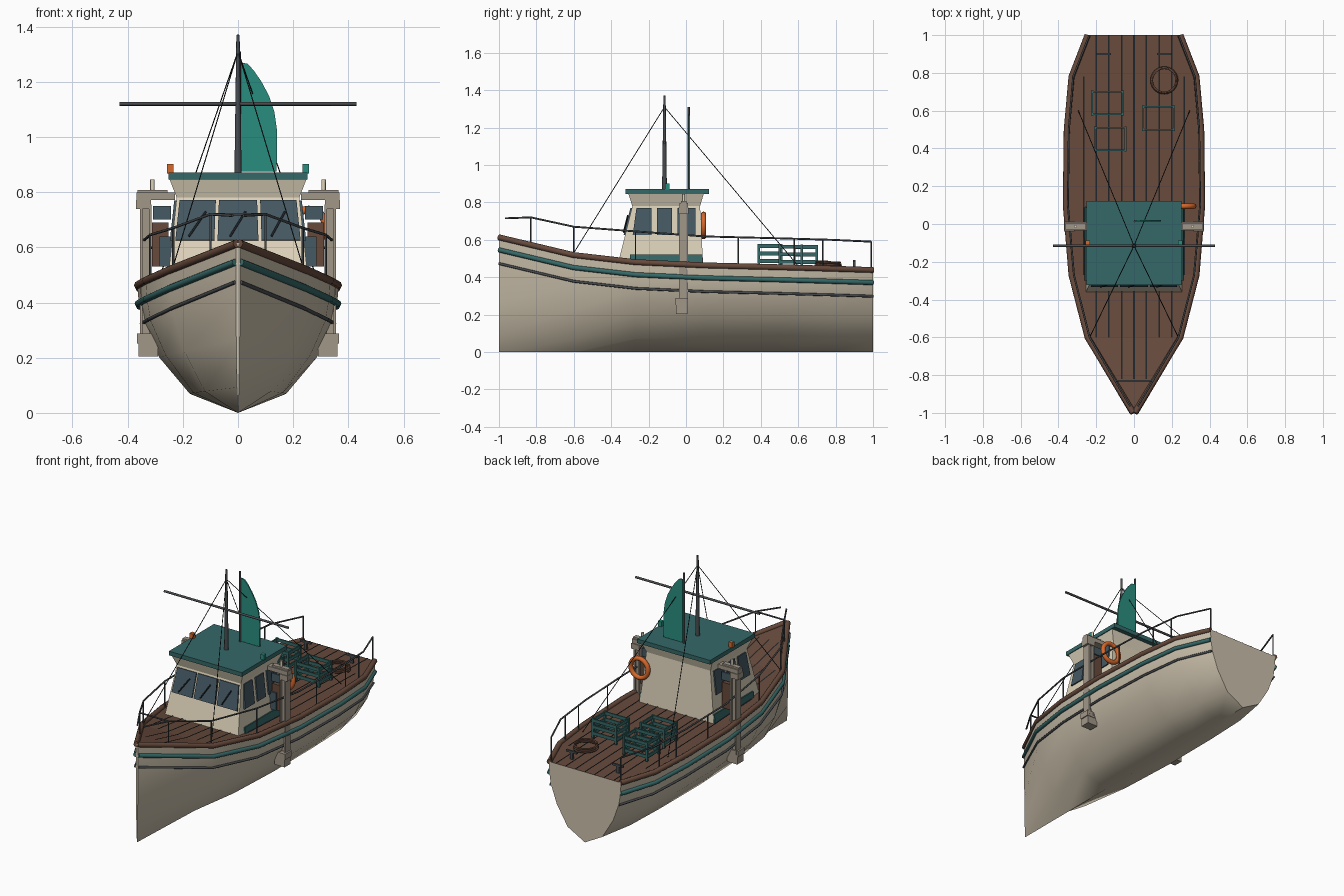
import bpy, bmesh, math
from mathutils import Vector

if "Cube" in bpy.data.objects:
    bpy.data.objects.remove(bpy.data.objects["Cube"])


def material(name, rgb):
    m = bpy.data.materials.new(name)
    m.diffuse_color = (*rgb, 1)
    m.use_nodes = True
    m.node_tree.nodes["Principled BSDF"].inputs["Base Color"].default_value = m.diffuse_color
    return m


HULL = material("hull cream", (.60, .53, .41))
CABIN = material("cabin cream", (.74, .66, .50))
WOOD = material("deck brown", (.135, .068, .045))
TEAL = material("teal", (.036, .140, .138))
SAIL = material("sail green", (.022, .27, .21))
GLASS = material("slate glass", (.060, .100, .125))
METAL = material("dark metal", (.065, .072, .078))
ORANGE = material("safety orange", (.68, .14, .025))
STEEL = material("weathered grey", (.36, .31, .25))
BLACK = material("black seam", (.014, .018, .020))


def finish(name, bm, mat, smooth=0):
    bmesh.ops.recalc_face_normals(bm, faces=bm.faces)
    me = bpy.data.meshes.new(name)
    bm.to_mesh(me)
    bm.free()
    me.materials.append(mat)
    ob = bpy.data.objects.new(name, me)
    bpy.context.collection.objects.link(ob)
    if smooth:
        bpy.context.view_layer.objects.active = ob
        ob.select_set(True)
        bpy.ops.object.shade_smooth_by_angle(angle=math.radians(smooth))
        ob.select_set(False)
    return ob


def boxes(name, items, mat):
    """Each item is (centre, size)."""
    bm = bmesh.new()
    for c, s in items:
        vs = bmesh.ops.create_cube(bm, size=1)["verts"]
        for v in vs:
            v.co = Vector([v.co[i] * s[i] + c[i] for i in range(3)])
    return finish(name, bm, mat)


def tubes(name, paths, r, mat, sides=2):
    cu = bpy.data.curves.new(name, 'CURVE')
    cu.dimensions = '3D'
    cu.bevel_depth, cu.bevel_resolution, cu.use_fill_caps = r, sides, True
    for path in paths:
        sp = cu.splines.new('POLY')
        sp.points.add(len(path) - 1)
        for p, co in zip(sp.points, path):
            p.co = (*co, 1)
    cu.materials.append(mat)
    ob = bpy.data.objects.new(name, cu)
    bpy.context.collection.objects.link(ob)
    bpy.context.view_layer.objects.active = ob
    ob.select_set(True)
    bpy.ops.object.convert(target='MESH')
    bpy.context.object.select_set(False)
    return bpy.context.object


def loft(bm, rings, cyclic=False):
    vr = [[bm.verts.new(p) for p in ring] for ring in rings]
    n = len(vr[0])
    for a, b in zip(vr, vr[1:]):
        for i in range(n if cyclic else n - 1):
            j = (i + 1) % n
            bm.faces.new((a[i], a[j], b[j], b[i]))
    return vr


def both(path):
    return [path, [(-x, y, z) for x, y, z in path]]


# Hull stations: y, half width, sheer height
STATIONS = [(-1, .008, .615), (-.6, .25, .52), (-.27, .335, .482), (.1, .365, .465),
            (.5, .36, .455), (.78, .335, .447), (1, .25, .44)]
SECTION = [(0, 0), (.48, .15), (.78, .43), (.945, .69), (.985, .85), (1, 1)]


def interp(table, t, col):
    for a, b in zip(table, table[1:]):
        if t <= b[0]:
            return a[col] + (b[col] - a[col]) * (t - a[0]) / (b[0] - a[0])
    return table[-1][col]


def sheer(y):
    return interp(STATIONS, y, 2)


# Hull shell with transom
half = SECTION[:0:-1]
bm = bmesh.new()
rings = [[(-u * w, y, v * s) for u, v in half] + [(0, y, 0)] +
         [(u * w, y, v * s) for u, v in half[::-1]] for y, w, s in STATIONS]
vr = loft(bm, rings)
bm.faces.new(vr[-1])
bm.faces.new(vr[0])
finish("hull", bm, HULL, 50)

# Deck and plank seams
bm = bmesh.new()
loft(bm, [[(-w, y, s - .002), (w, y, s - .002)] for y, w, s in STATIONS])
finish("deck", bm, WOOD)
bm = bmesh.new()
for x, y0, y1 in [(0, -.82, 1), (.066, -.82, 1), (.133, -.6, 1), (.2, -.6, 1), (.267, -.27, .78)]:
    ys = [y0] + [s[0] for s in STATIONS if y0 < s[0] < y1] + [y1]
    for sx in ([x, -x] if x else [x]):
        loft(bm, [[(sx - .004, y, sheer(y) + .002), (sx + .004, y, sheer(y) + .002)] for y in ys])
finish("plank_seams", bm, BLACK)


# Gunwale and rubbing strakes following the sheer
def strake(name, drop, r, out, mat):
    path = []
    for y, w, s in STATIONS:
        z = s - drop
        u = interp([(v, u) for u, v in SECTION], z / s, 1)
        path.append((u * w + out, y, z))
    tubes(name, both(path), r, mat)


strake("gunwale", .002, .016, -.004, WOOD)
strake("upper_strake", .069, .013, .002, TEAL)
strake("lower_strake", .142, .007, .004, METAL)

# Guard rail and stanchions
RAIL = [(.02, -.965, .715), (.10, -.83, .72), (.235, -.6, .67), (.318, -.27, .645),
        (.35, .1, .618), (.345, .5, .608), (.322, .78, .60), (.24, .99, .59)]
tubes("guard_rail", both(RAIL) + [[(-.1, -.83, .72), (.1, -.83, .72)]], .005, METAL)
posts = []
for y in (-.83, -.6, -.27, .28, .58, .73, .99):
    t = [(p[1], p[0], p[2]) for p in RAIL]
    x = interp(t, y, 1)
    posts += both([(x, y, sheer(y) - .005), (x, y, interp(t, y, 2))])
tubes("rail_posts", posts, .004, METAL)

# Cabin with tapered walls and flared cornice
ZB, ZT = .46, .78
bm = bmesh.new()
vr = loft(bm, [[(-w, f, z), (w, f, z), (w, b, z), (-w, b, z)] for z, w, f, b in
               [(ZB, .257, -.367, .092), (ZT, .222, -.287, .075), (.846, .248, -.308, .095)]], True)
bm.faces.new(vr[0])
bm.faces.new(vr[-1])
finish("cabin", bm, CABIN)
boxes("cabin_roof", [((0, -.10, .858), (.505, .445, .026))], TEAL)


def front_wall(u, z, off=.004):
    t = (z - ZB) / (ZT - ZB)
    return (u * (.257 - .035 * t), -.367 + .08 * t - off, z)


def side_wall(side, y, z, off=.004):
    t = (z - ZB) / (ZT - ZB)
    return (side * (.257 - .035 * t + off), y, z)


# Window panes and base panels laid on the walls
def plates(name, quads, mat):
    bm = bmesh.new()
    for q in quads:
        bm.faces.new([bm.verts.new(p) for p in q])
    ob = finish(name, bm, mat)
    mod = ob.modifiers.new("thickness", 'SOLIDIFY')
    mod.thickness, mod.offset = .008, 0


panes, base = [], []
for a, b in [(-.95, -.36), (-.31, .31), (.36, .95)]:
    panes.append([front_wall(u, z) for u, z in [(a, .625), (b, .625), (b, .77), (a, .77)]])
for s in (-1, 1):
    for a, b, lean in [(-.285, -.185, .02), (-.155, -.075, 0), (-.045, .05, 0)]:
        panes.append([side_wall(s, y, z) for y, z in
                      [(a, .625), (b, .625), (b, .77), (a + lean, .77)]])
    base.append([side_wall(s, y, z) for y, z in
                 [(-.30, .475), (.088, .465), (.088, .52), (-.30, .52)]])
plates("cabin_windows", panes, GLASS)
plates("cabin_base_panels", base, TEAL)
tubes("wipers", [[front_wall(u - .12, .64, .012), front_wall(u + .12, .73, .012)]
                 for u in (-.63, 0, .63)], .004, BLACK)

# Gallows frames with hanging boards on each side
frame, knobs = [], []
for s in (-1, 1):
    y = -.013
    frame += [((s * .351, y, .51), (.009, .05, .49)), ((s * .318, y, .51), (.009, .05, .49)),
              ((s * .335, y, .51), (.03, .026, .49)),
              ((s * .342, y, .755), (.055, .055, .034)),
              ((s * .298, y, .785), (.14, .045, .026)), ((s * .31, y, .802), (.11, .03, .012)),
              ((s * .328, y - .01, .27), (.075, .065, .036)),
              ((s * .325, y - .01, .228), (.07, .06, .048))]
    knobs.append([(s * .31, y, .80), (s * .31, y, .845)])
boxes("gallows", frame, STEEL)
tubes("gallows_lamps", knobs, .008, CABIN)
boxes("hanging_boards", [((s * .282, -.01, .61), (.06, .025, .16)) for s in (-1, 1)], WOOD)
boxes("board_plates", [((s * .275, -.01, .725), (.065, .012, .05)) for s in (-1, 1)] +
      [((s * .262, -.027, .585), (.045, .008, .11)) for s in (-1, 1)], GLASS)

# Life ring on the aft cabin corner
bm = bmesh.new()
R, r = .06, .014
rings = []
for i in range(25):
    a = 2 * math.pi * i / 24
    rings.append([((R + r * math.cos(b)) * math.cos(a) + .257, .094 + r * math.sin(b),
                   (R + r * math.cos(b)) * math.sin(a) + .677)
                  for b in [2 * math.pi * j / 10 for j in range(10)]])
loft(bm, rings, True)
bmesh.ops.remove_doubles(bm, verts=bm.verts, dist=1e-5)
finish("life_ring", bm, ORANGE, 60)

# Mast, yard, sail pole and stays
bm = bmesh.new()
loft(bm, [[(q * math.cos(k * math.pi / 6), -.115 + q * math.sin(k * math.pi / 6), z)
           for k in range(12)] for z, q in [(.865, .013), (1.37, .006), (1.371, .0005)]], True)
finish("mast", bm, METAL, 40)
tubes("yard", [[(-.43, -.115, 1.12), (.43, -.115, 1.12)]], .007, METAL)
tubes("sail_pole", [[(.004, .015, .865), (.004, .015, 1.31)]], .006, METAL)
top = (0, -.115, 1.31)
tubes("stays", both([top, (.235, -.6, .53)]) + both([top, (.295, .6, .46)]), .0022, BLACK, 1)

# Furled sail, a thin curved sheet
plates("sail", [[(x, .017, z) for x, z in
                 [(.01, .875), (.14, .875), (.142, 1.02), (.132, 1.09), (.112, 1.15),
                  (.085, 1.20), (.058, 1.24), (.035, 1.265), (.01, 1.27)]]], SAIL)

# Navigation lamps
boxes("port_lamp", [((-.245, -.10, .885), (.024, .024, .034))], ORANGE)
boxes("starboard_lamp", [((.245, -.10, .885), (.024, .024, .034))], SAIL)

# Slatted fish crates
slats = []
for cx, cy in [(-.14, .64), (-.125, .45), (.13, .56)]:
    z0 = sheer(cy)
    hx, hy = .08, .06
    for z in (.03, .07, .11):
        for s in (-1, 1):
            slats += [((cx, cy + s * hy, z0 + z), (2 * hx, .008, .02)),
                      ((cx + s * hx, cy, z0 + z), (.008, 2 * hy, .02))]
    slats += [((cx + a * hx, cy + b * hy, z0 + .062), (.013, .013, .12))
              for a in (-1, 1) for b in (-1, 1)]
boxes("fish_crates", slats, TEAL)

# Coiled rope and stern cleats
coil = [((.07 - .0001 * i) * math.cos(i * math.pi / 12) + .16,
         (.07 - .0001 * i) * math.sin(i * math.pi / 12) + .76, .457 + i * .0004) for i in range(73)]
tubes("rope_coil", [coil], .005, WOOD)
cleats = []
for s in (-1, 1):
    cleats += [((s * .16, .9, .462), (.02, .012, .045)), ((s * .16, .9, .487), (.075, .012, .012))]
boxes("stern_cleats", cleats, METAL)
